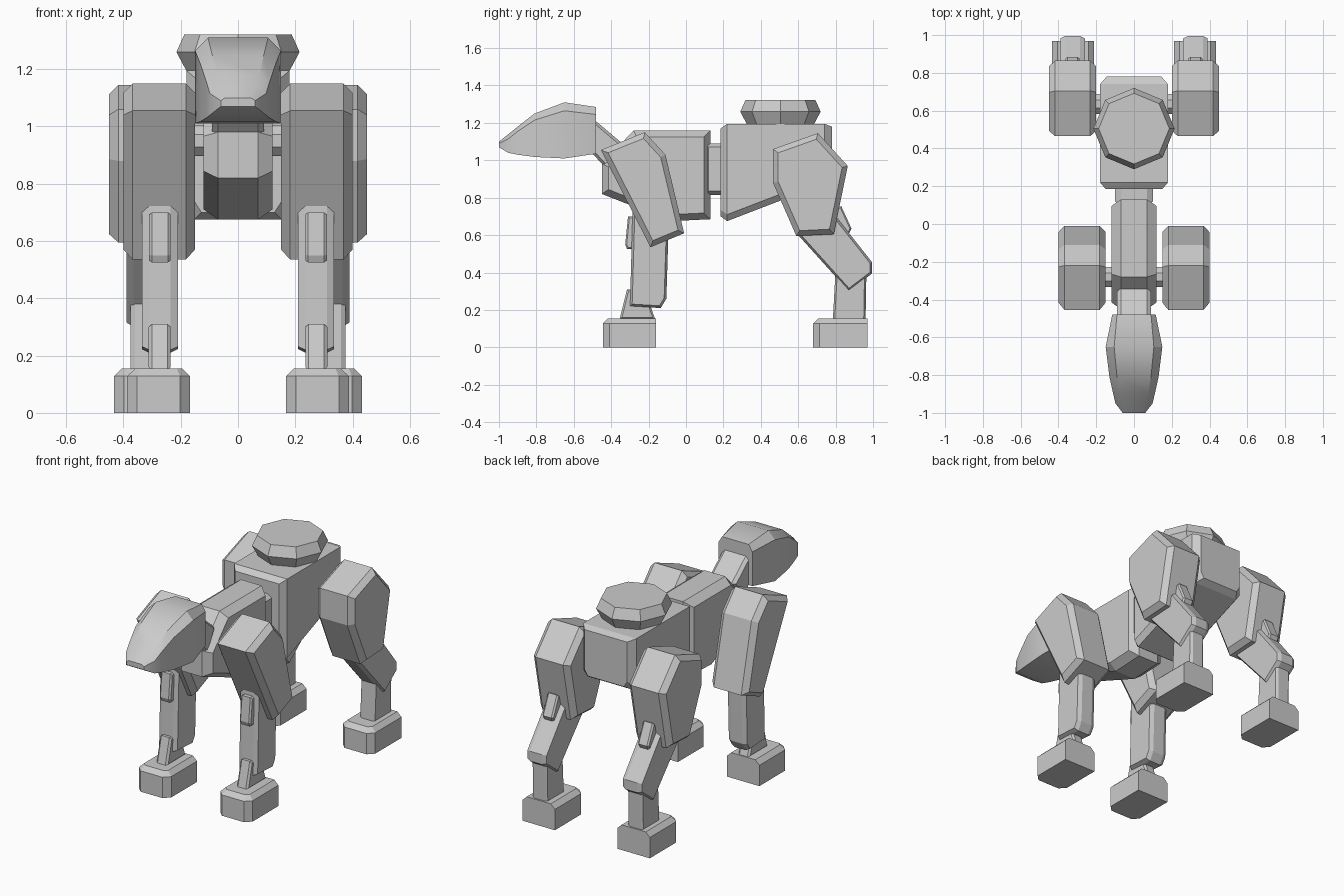
import bpy, bmesh, math
from mathutils import Vector

if "Cube" in bpy.data.objects:
    bpy.data.objects.remove(bpy.data.objects["Cube"])


def make(name, rings, mirror=False):
    """Skin a list of equal-length rings, capping both ends."""
    bm = bmesh.new()
    loops = [[bm.verts.new(p) for p in r] for r in rings]
    n = len(loops[0])
    for a, b in zip(loops, loops[1:]):
        for i in range(n):
            j = (i + 1) % n
            bm.faces.new((a[i], a[j], b[j], b[i]))
    bm.faces.new(loops[0])
    bm.faces.new(loops[-1])
    bmesh.ops.recalc_face_normals(bm, faces=bm.faces)
    me = bpy.data.meshes.new(name)
    bm.to_mesh(me)
    bm.free()
    ob = bpy.data.objects.new(name, me)
    bpy.context.collection.objects.link(ob)
    if mirror:
        ob.modifiers.new("mirror", "MIRROR").use_mirror_merge = False
    return ob


def inset(pts, d):
    """Move every edge of a convex outline inwards by d."""
    pts = [Vector(p) for p in pts]
    n = len(pts)
    area = sum(pts[i].x * pts[(i + 1) % n].y - pts[(i + 1) % n].x * pts[i].y for i in range(n))
    s = 1 if area > 0 else -1
    out = []
    for i, p in enumerate(pts):
        e1 = (p - pts[i - 1]).normalized()
        e2 = (pts[(i + 1) % n] - p).normalized()
        n1, n2 = Vector((-e1.y, e1.x)) * s, Vector((-e2.y, e2.x)) * s
        out.append(p + (n1 + n2) * d / (1 + n1.dot(n2)))
    return out


def prism(name, profile, x0, x1, rim=0.02, depth=0.03, mirror=False):
    """Side profile (y, z) extruded across x, with chamfered rims."""
    small = inset(profile, rim)
    steps = [(x0, small), (x0 + depth, profile), (x1 - depth, profile), (x1, small)]
    return make(name, [[(x, p[0], p[1]) for p in pr] for x, pr in steps], mirror)


# Head: six-sided sections from snout to back (y, bottom, side top, top, half width, top half width)
sections = [(-1.0, 1.07, 1.09, 1.10, .06, .045), (-.95, 1.04, 1.115, 1.14, .098, .065),
            (-.90, 1.03, 1.155, 1.18, .11, .075), (-.81, 1.018, 1.215, 1.25, .13, .09),
            (-.65, 1.01, 1.265, 1.31, .15, .105), (-.48, 1.035, 1.245, 1.285, .115, .09)]
head = make("head", [[(-w, y, b), (w, y, b), (w, y, s), (t, y, h), (-t, y, h), (-w, y, s)]
                     for y, b, s, h, w, t in sections])
bpy.context.view_layer.objects.active = head
head.select_set(True)
bpy.ops.object.shade_smooth_by_angle(angle=math.radians(30))

# Neck, front torso and waist
prism("neck", [(-.50, 1.225), (-.34, 1.09), (-.42, .95), (-.56, 1.10)], -.09, .09, .015, .02)
prism("front_torso", [(.13, 1.16), (-.28, 1.16), (-.45, .98), (-.45, .82), (-.08, .675), (.13, .685)],
      -.12, .12, .035, .05)
prism("waist", [(.10, 1.09), (.21, 1.09), (.21, .815), (.10, .815)], -.10, .10)

# Rear torso: rectangular sections with chamfered ends (y, bottom, top, half width)
make("rear_torso", [[(-w * .85, y, b), (w * .85, y, b), (w, y, b + .035), (w, y, t),
                     (-w, y, t), (-w, y, b + .035)]
                    for y, b, t, w in [(.185, .70, 1.17, .15), (.22, .675, 1.195, .18),
                                       (.74, .875, 1.195, .18), (.78, .90, 1.18, .145)]])

# Back turret: eight-sided double cone
make("back_disc", [[(r * math.cos(i * math.pi / 4), .505 + r * math.sin(i * math.pi / 4), z)
                    for i in range(8)] for z, r in [(1.185, .175), (1.26, .215), (1.322, .187)]])

# Axles joining the legs to the body
for name, y, z, x1 in [("front_axle", -.28, .95, .20), ("rear_axle", .635, .96, .25)]:
    make(name, [[(x, y + .057 * math.cos(math.pi / 8 + i * math.pi / 4),
                  z + .057 * math.sin(math.pi / 8 + i * math.pi / 4)) for i in range(8)]
                for x in (-x1, x1)])

# Upper legs
prism("front_upper_leg", [(-.455, 1.055), (-.22, 1.15), (-.11, 1.03), (-.01, .61), (-.19, .535)],
      .15, .40, .028, .032, True)
prism("rear_upper_leg", [(.465, 1.06), (.705, 1.145), (.865, .97), (.79, .605), (.59, .595), (.465, .88)],
      .20, .45, .028, .032, True)

# Lower legs with knee plates and ankles
prism("front_lower_leg", [(-.285, .74), (-.09, .74), (-.105, .26), (-.135, .21), (-.30, .22)],
      .21, .335, .012, .025, True)
prism("front_knee_plate", [(-.31, .70), (-.26, .70), (-.26, .525), (-.315, .525), (-.325, .55)],
      .235, .31, .008, .01, True)
prism("front_ankle", [(-.315, .31), (-.22, .31), (-.165, .15), (-.355, .15)],
      .235, .312, .01, .012, True)
prism("rear_lower_leg", [(.77, .74), (.995, .455), (.995, .395), (.87, .30), (.60, .60)],
      .26, .39, .012, .025, True)
prism("rear_knee_plate", [(.785, .74), (.83, .755), (.885, .635), (.87, .605), (.80, .66)],
      .288, .362, .008, .01, True)
prism("rear_ankle", [(.80, .42), (.965, .42), (.96, .145), (.785, .145)],
      .275, .375, .01, .015, True)

# Feet: front corners clipped, top edge chamfered
for name, cx, y0, y1, in [("front_foot", .277, -.445, -.16), ("rear_foot", .323, .68, .97)]:
    w, c = .11, .035
    base = [(cx - w, y1), (cx - w, y0 + c), (cx - w + c, y0), (cx + w - c, y0), (cx + w, y0 + c), (cx + w, y1)]
    top = [(p.x, min(p.y + (.028 if p.y > y1 - .1 else 0), y1)) for p in inset(base, .028)]
    make(name, [[(x, y, z) for x, y in r] for r, z in [(base, 0), (base, .128), (top, .155)]], True)
